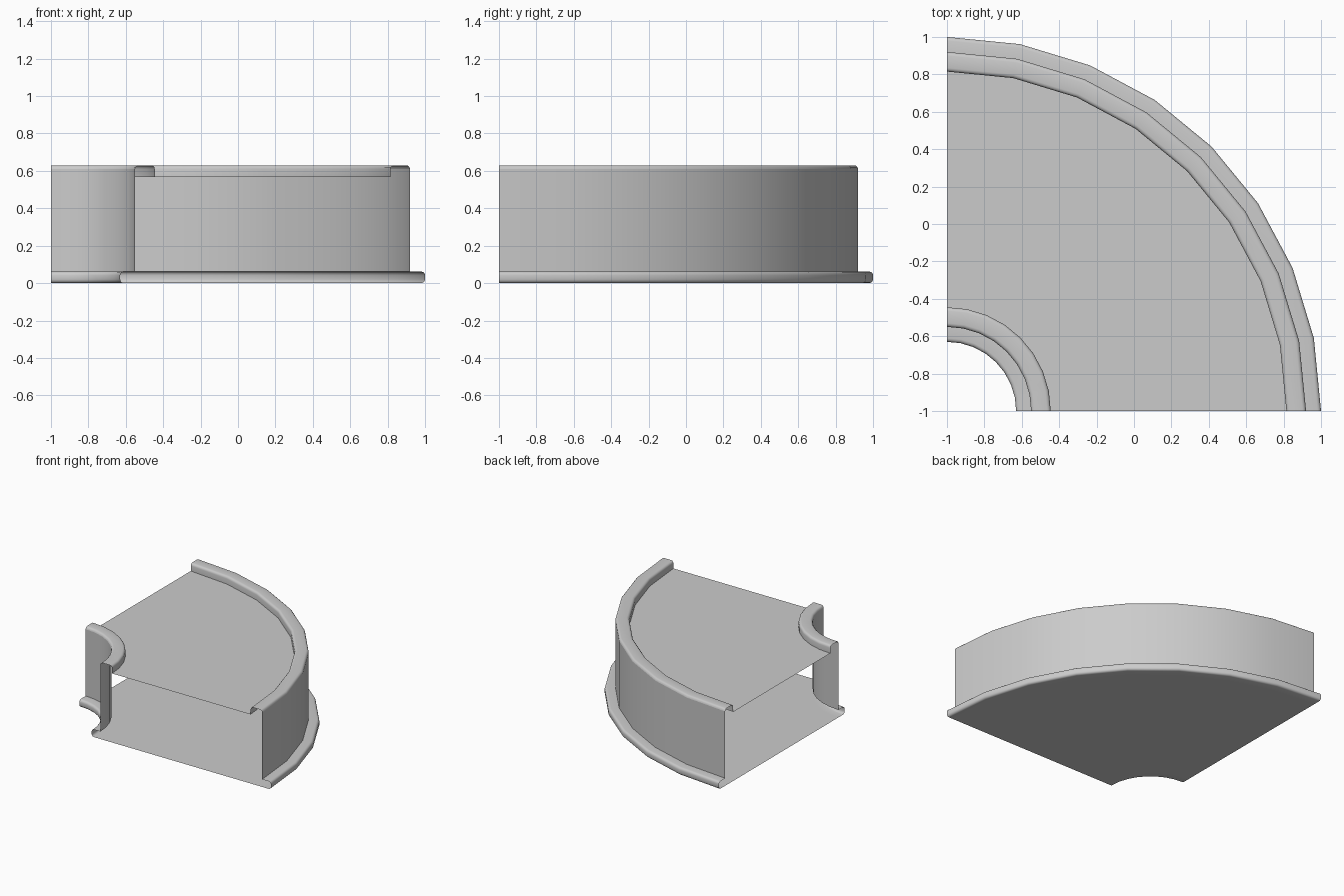
import bpy, bmesh, math

if "Cube" in bpy.data.objects:
    bpy.data.objects.remove(bpy.data.objects["Cube"])

SEGS = 8                    # facets along the quarter turn
CX, CY = -1.0, -1.0         # turning centre
R_SUM = 2.37                # inner radius + outer radius, mirrors the profile


def sweep(name, profile):
    """Sweep an open (radius, z) profile through a quarter turn."""
    bm = bmesh.new()
    rings = []
    for i in range(SEGS + 1):
        a = math.pi / 2 * i / SEGS
        rings.append([bm.verts.new((CX + r * math.cos(a), CY + r * math.sin(a), z))
                      for r, z in profile])
    for p, q in zip(rings, rings[1:]):
        for j in range(len(profile) - 1):
            bm.faces.new((p[j], q[j], q[j + 1], p[j + 1]))
    mesh = bpy.data.meshes.new(name)
    bm.to_mesh(mesh)
    bm.free()
    ob = bpy.data.objects.new(name, mesh)
    bpy.context.collection.objects.link(ob)
    bpy.ops.object.select_all(action='DESELECT')
    ob.select_set(True)
    bpy.context.view_layer.objects.active = ob
    bpy.ops.object.shade_smooth_by_angle(angle=math.radians(40))


def corner(r, z, rad, start):
    """Rounded convex corner about (r, z), turning 90 degrees from start."""
    return [(r + rad * math.cos(math.radians(start + t)),
             z + rad * math.sin(math.radians(start + t))) for t in (0, 30, 60, 90)]


# profiles of the outer side, running counter-clockwise
flange = ([(1.92, 0)] + corner(1.98, 0.02, 0.02, -90)
          + corner(1.98, 0.042, 0.02, 0) + [(1.92, 0.062)])
wall = [(1.92, 0.062), (1.92, 0.61)]
rim = (corner(1.90, 0.61, 0.02, 0) + corner(1.835, 0.61, 0.02, 90)
       + [(1.815, 0.567)])

# side parts, outer and mirrored inner
for part, prof in (("base_flange", flange), ("side_wall", wall), ("top_rim", rim)):
    sweep("outer_" + part, prof)
    sweep("inner_" + part, [(R_SUM - r, z) for r, z in reversed(prof)])

# flat panels, ends left open
sweep("floor_panel", [(0.45, 0), (1.92, 0)])
sweep("top_panel", [(1.815, 0.567), (R_SUM - 1.815, 0.567)])
